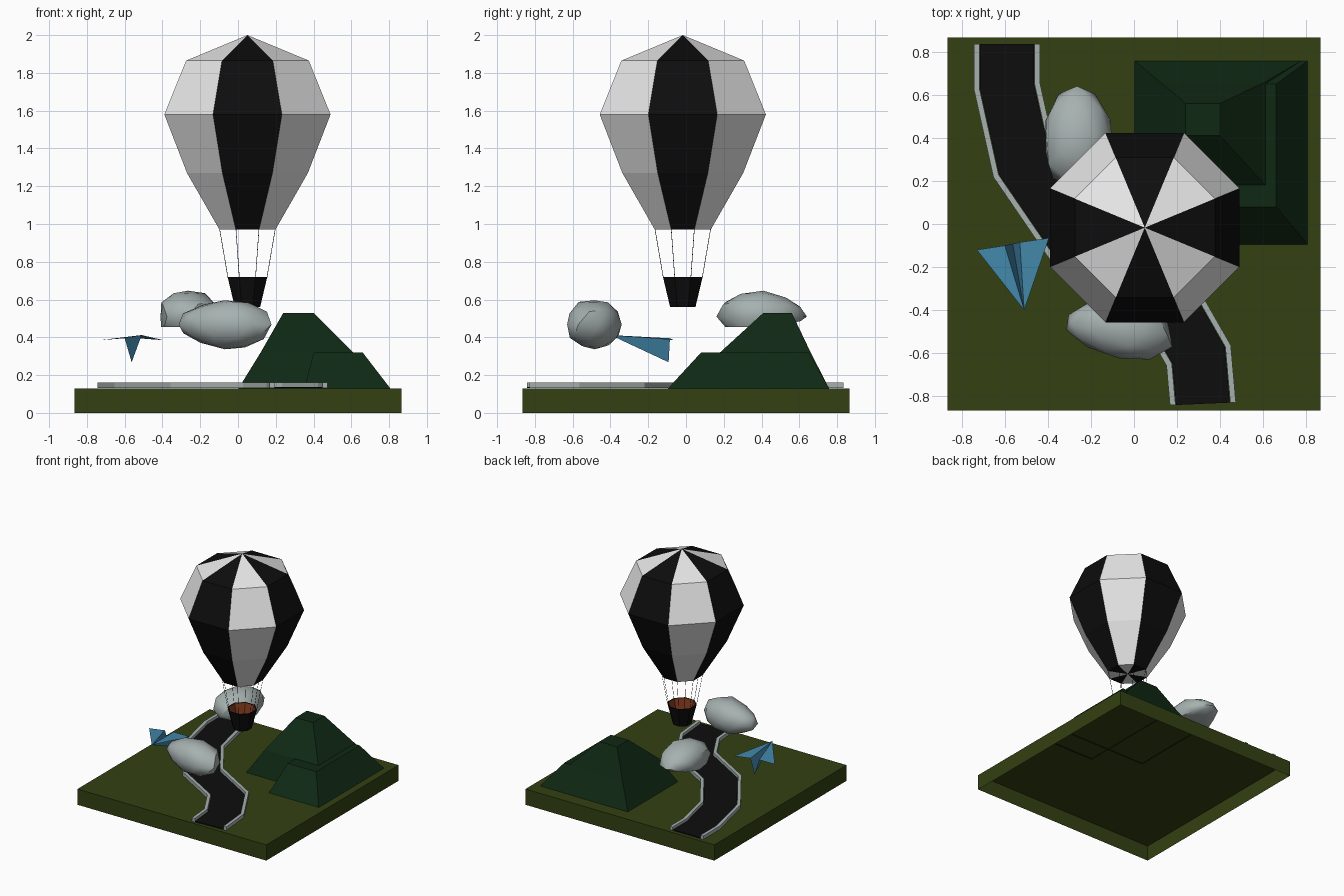
import bpy
import bmesh
import math
import random
from mathutils import Vector

random.seed(4)
cube = bpy.data.objects.get("Cube")
if cube:
    bpy.data.objects.remove(cube, do_unlink=True)


def material(name, rgb):
    m = bpy.data.materials.new(name)
    m.use_nodes = True
    m.diffuse_color = (*rgb, 1)
    m.node_tree.nodes["Principled BSDF"].inputs["Base Color"].default_value = (*rgb, 1)
    return m


grass = material("grass green", (0.033, 0.052, 0.006))
forest = material("dark forest green", (0.005, 0.022, 0.007))
black = material("black", (0.004, 0.004, 0.004))
white = material("white", (0.8, 0.8, 0.8))
grey = material("pale grey", (0.38, 0.44, 0.43))
blue = material("paper blue", (0.055, 0.24, 0.4))
brown = material("basket brown", (0.2, 0.04, 0.013))


def finish(name, bm, *mats, normals=True):
    if normals:
        bmesh.ops.recalc_face_normals(bm, faces=bm.faces)
    mesh = bpy.data.meshes.new(name)
    bm.to_mesh(mesh)
    bm.free()
    for m in mats:
        mesh.materials.append(m)
    ob = bpy.data.objects.new(name, mesh)
    bpy.context.collection.objects.link(ob)
    return ob


def loft(bm, rings, cap_start=False, cap_end=False):
    """Skin a list of equal-length point rings."""
    rows = [[bm.verts.new(p) for p in r] for r in rings]
    n = len(rows[0])
    for a, b in zip(rows, rows[1:]):
        for i in range(n):
            j = (i + 1) % n
            bm.faces.new((a[i], a[j], b[j], b[i]))
    if cap_start:
        bm.faces.new(rows[0][::-1])
    if cap_end:
        bm.faces.new(rows[-1])
    return rows


def rect(x0, x1, y0, y1, z):
    return [(x0, y0, z), (x1, y0, z), (x1, y1, z), (x0, y1, z)]


CX, CY = 0.05, -0.017


def octagon(apothem, z):
    r = apothem / math.cos(math.pi / 8)
    return [Vector((CX + r * math.cos((i - 0.5) * math.pi / 4),
                    CY + r * math.sin((i - 0.5) * math.pi / 4), z)) for i in range(8)]


# Ground: box open underneath
bm = bmesh.new()
loft(bm, [rect(-0.865, 0.865, -0.865, 0.865, z) for z in (0, 0.13)], cap_end=True)
finish("ground", bm, grass, normals=False)

# Hills: stepped frustums, open underneath
bm = bmesh.new()
loft(bm, [rect(0, 0.78, 0.1, 0.76, 0.125), rect(0.12, 0.61, 0.18, 0.66, 0.32),
          rect(0.24, 0.40, 0.41, 0.56, 0.53)], cap_end=True)
finish("tall_hill", bm, forest, normals=False)
bm = bmesh.new()
loft(bm, [rect(0.35, 0.81, -0.1, 0.76, 0.125), rect(0.40, 0.66, 0.08, 0.65, 0.32)], cap_end=True)
finish("low_hill", bm, forest, normals=False)

# Road and kerbs: strips swept along one centre line
path = [Vector(p) for p in ((-0.59, 0.835), (-0.59, 0.64), (-0.51, 0.28), (-0.25, -0.1),
                            (0.14, -0.33), (0.30, -0.61), (0.32, -0.835))]


def strip(name, offset, half, z0, z1, mat):
    rings = []
    for i, p in enumerate(path):
        d0 = (p - path[i - 1]).normalized() if i else Vector((0, -1))
        d1 = (path[i + 1] - p).normalized() if i < len(path) - 1 else Vector((0, -1))
        t = (d0 + d1).normalized()
        side = Vector((-t.y, t.x)) / max(t.dot(d0), 0.5)
        a, b = p + side * (offset - half), p + side * (offset + half)
        rings.append([(a.x, a.y, z0), (b.x, b.y, z0), (b.x, b.y, z1), (a.x, a.y, z1)])
    bm = bmesh.new()
    loft(bm, rings, True, True)
    finish(name, bm, mat)


strip("road", 0, 0.125, 0.131, 0.138, black)
strip("right_kerb", -0.14, 0.013, 0.131, 0.16, grey)
strip("left_kerb", 0.14, 0.013, 0.131, 0.16, grey)

# Balloon envelope: eight gores in alternating colours
bm = bmesh.new()
profile = [(0.148, 0.97), (0.32, 1.27), (0.44, 1.58), (0.325, 1.865)]
rows = loft(bm, [octagon(r, z) for r, z in profile])
for row, z in ((rows[0], 0.97), (rows[-1], 2.0)):
    tip = bm.verts.new((CX, CY, z))
    for i in range(8):
        bm.faces.new((row[i], row[(i + 1) % 8], tip))
for f in bm.faces:
    c = f.calc_center_median()
    gore = round(math.atan2(c.y - CY, c.x - CX) / (math.pi / 4))
    f.material_index = gore % 2
finish("balloon_envelope", bm, black, white)

# Basket: dark shell with brown lining
bm = bmesh.new()
loft(bm, [octagon(0.067, 0.56), octagon(0.105, 0.72), octagon(0.096, 0.72),
          octagon(0.064, 0.58)], True, True)
bm.faces.ensure_lookup_table()
for f in bm.faces:
    c = f.calc_center_median()
    inward = f.normal.dot(Vector((CX, CY, c.z)) - c)
    f.normal_update()
    f.material_index = int(len(f.verts) == 8 and c.z > 0.57)
for f in bm.faces:
    c = f.calc_center_median()
    if c.z < 0.719 and f.normal.dot(Vector((CX, CY, c.z)) - c) > 0.001:
        f.material_index = 1
finish("basket", bm, black, brown)

# Ropes from basket rim to envelope mouth
bm = bmesh.new()
for a, b in zip(octagon(0.103, 0.715), octagon(0.147, 0.972)):
    ring = [Vector((0.0015 * math.cos(k * math.tau / 4), 0.0015 * math.sin(k * math.tau / 4), 0))
            for k in range(4)]
    loft(bm, [[a + o for o in ring], [b + o for o in ring]], True, True)
finish("ropes", bm, black)


# Clouds: squashed, slightly lumpy spheres
def cloud(name, shape):
    bm = bmesh.new()
    bmesh.ops.create_icosphere(bm, subdivisions=2, radius=1)
    for v in bm.verts:
        v.co = shape(v.co * random.uniform(0.95, 1.05))
    ob = finish(name, bm, grey)
    bpy.ops.object.select_all(action="DESELECT")
    ob.select_set(True)
    bpy.context.view_layer.objects.active = ob
    bpy.ops.object.shade_smooth_by_angle(angle=math.radians(40))


def back_shape(p):
    z = 0.51 + 0.14 * p.z * (1 - 0.3 * max(p.y, 0))
    floor = 0.455 + 0.05 * max(p.y - 0.2, 0)
    x = max(-0.41, -0.265 + 0.165 * p.x * (1 - 0.15 * p.y))
    return Vector((x, 0.41 + 0.24 * p.y, max(z, floor)))


def front_shape(p):
    width = 1 + 0.2 * p.x
    return Vector((-0.07 + 0.25 * p.x, -0.485 + 0.145 * p.y * width - 0.03 * p.x,
                   0.468 + 0.13 * p.z * width))


cloud("back_cloud", back_shape)
cloud("front_cloud", front_shape)

# Paper plane: two wings and a folded keel
bm = bmesh.new()
nose, tip_a, tip_b, fold_a, fold_b, keel = [bm.verts.new(p) for p in (
    (-0.51, -0.40, 0.412), (-0.73, -0.12, 0.385), (-0.395, -0.065, 0.385),
    (-0.60, -0.10, 0.395), (-0.53, -0.085, 0.395), (-0.563, -0.092, 0.268))]
for tri in ((nose, fold_a, tip_a), (nose, keel, fold_a), (nose, fold_b, keel), (nose, tip_b, fold_b)):
    bm.faces.new(tri)
finish("paper_plane", bm, blue, normals=False)
